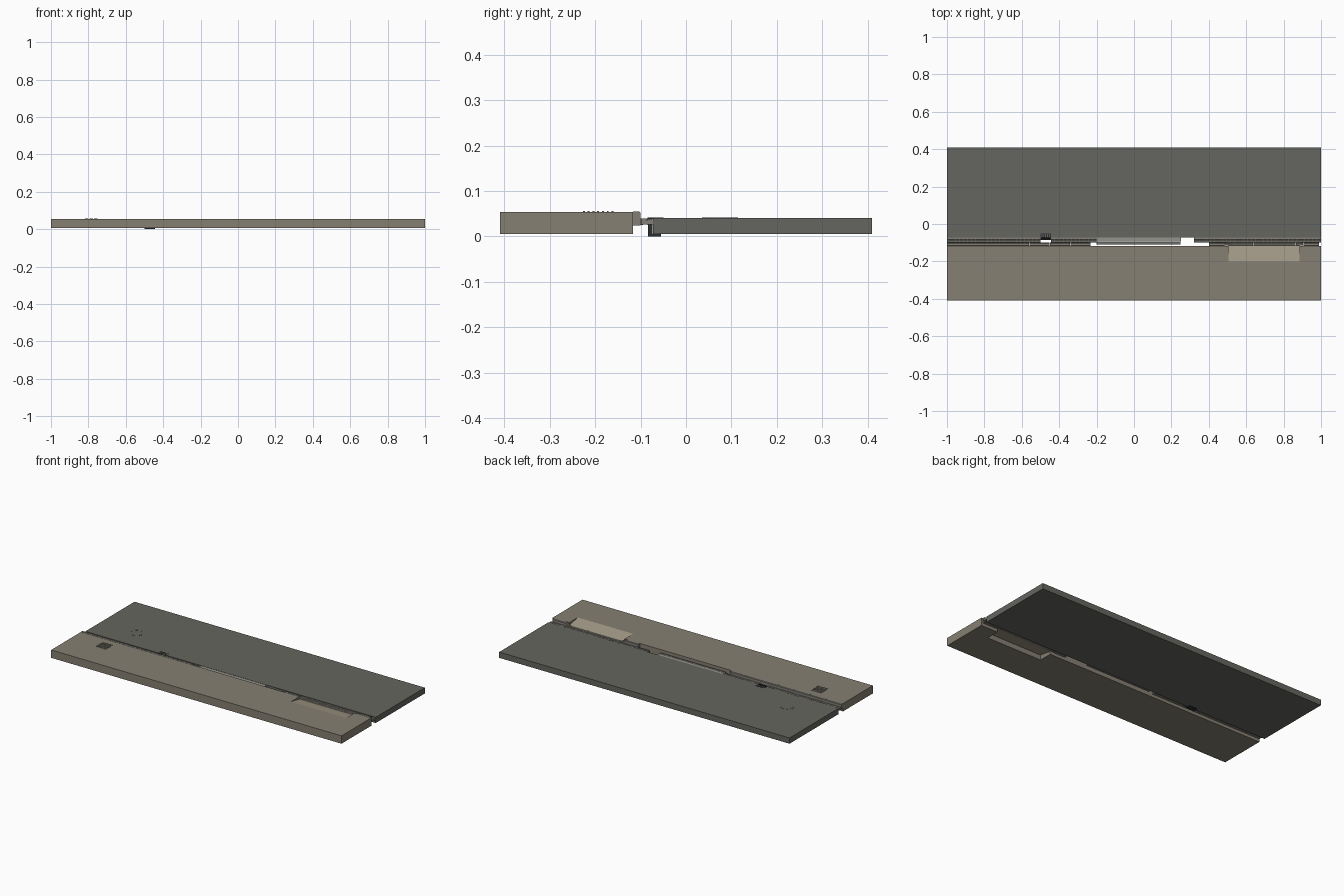
import bpy, bmesh, math, random
from mathutils import Matrix, Vector

if "Cube" in bpy.data.objects:
    bpy.data.objects.remove(bpy.data.objects["Cube"])

random.seed(4)


def material(name, rgb):
    m = bpy.data.materials.new(name)
    m.diffuse_color = (*rgb, 1)
    m.use_nodes = True
    m.node_tree.nodes["Principled BSDF"].inputs["Base Color"].default_value = m.diffuse_color
    return m


ASPHALT = material("asphalt", (0.13, 0.13, 0.115))
PAVING = material("paving", (0.24, 0.215, 0.17))
RAMP = material("ramp_concrete", (0.36, 0.32, 0.24))
STONE = material("stone", (0.22, 0.21, 0.18))
PALE = material("pale_stone", (0.3, 0.29, 0.26))
IRON = material("iron", (0.025, 0.027, 0.03))


def finish(bm, name, mat):
    bmesh.ops.recalc_face_normals(bm, faces=bm.faces)
    me = bpy.data.meshes.new(name)
    bm.to_mesh(me)
    bm.free()
    ob = bpy.data.objects.new(name, me)
    bpy.context.collection.objects.link(ob)
    me.materials.append(mat)
    return ob


def add_box(bm, x0, x1, y0, y1, z0, z1):
    m = Matrix.Translation(((x0 + x1) / 2, (y0 + y1) / 2, (z0 + z1) / 2))
    m = m @ Matrix.Diagonal((x1 - x0, y1 - y0, z1 - z0, 1))
    bmesh.ops.create_cube(bm, size=1, matrix=m)


def boxes(name, mat, items):
    bm = bmesh.new()
    for it in items:
        add_box(bm, *it)
    return finish(bm, name, mat)


def add_prism(bm, pts, offset):
    f = bm.faces.new([bm.verts.new(p) for p in pts])
    r = bmesh.ops.extrude_face_region(bm, geom=[f])
    for v in r["geom"]:
        if isinstance(v, bmesh.types.BMVert):
            v.co += Vector(offset)


def add_stone(bm, x0, x1, y0, y1, z0, top0, top1, b):
    """Kerb stone with chamfered top edges; the top may fall along x."""
    def ring(x, t):
        return [(x, y0, z0), (x, y1, z0), (x, y1, t - b), (x, y1 - b, t),
                (x, y0 + b, t), (x, y0, t - b)]
    a = [bm.verts.new(p) for p in ring(x0, top0)]
    c = [bm.verts.new(p) for p in ring(x1, top1)]
    bm.faces.new(a)
    bm.faces.new(c[::-1])
    for i in range(6):
        j = (i + 1) % 6
        bm.faces.new((a[i], c[i], c[j], a[j]))


# Road slab
boxes("road", ASPHALT, [(-1, 1, -0.073, 0.41, 0.005, 0.041)])

# Pavement slab with a notch for the crossing ramp
RX0, RX1, RY = 0.505, 0.885, -0.2
SY = -0.117
bm = bmesh.new()
outline = [(-1, -0.41), (1, -0.41), (1, SY), (RX1, SY), (RX1, RY), (RX0, RY), (RX0, SY), (-1, SY)]
add_prism(bm, [(x, y, 0.005) for x, y in outline], (0, 0, 0.049))
finish(bm, "pavement", PAVING)

# Sloping crossing ramp
bm = bmesh.new()
profile = [(RY, 0.054), (-0.115, 0.038), (-0.115, 0.024), (RY, 0.036)]
add_prism(bm, [(RX0, y, z) for y, z in profile], (RX1 - RX0, 0, 0))
finish(bm, "crossing_ramp", RAMP)

# Kerb stones: full height, falling beside the ramp, and low across it
G = 0.0015
bm = bmesh.new()
low, high = 0.041, 0.055
for i in range(7):
    x = -1 + 0.11 * i
    add_stone(bm, x, x + 0.11 - G, -0.119, -0.1, 0.024, high, high, 0.003)
add_stone(bm, 0.4, RX0 - 0.02 - G, -0.119, -0.1, 0.024, high, high, 0.003)
add_stone(bm, RX0 - 0.02, RX0 + 0.02 - G, -0.115, -0.1, 0.024, high, low, 0.003)
n = 3
step = (RX1 - RX0 - 0.04) / n
for i in range(n):
    x = RX0 + 0.02 + step * i
    add_stone(bm, x, x + step - G, -0.115, -0.1, 0.024, low, low, 0.003)
add_stone(bm, RX1 - 0.02, RX1 + 0.02 - G, -0.115, -0.1, 0.024, low, high, 0.003)
add_stone(bm, RX1 + 0.02, 0.99, -0.119, -0.1, 0.024, high, high, 0.003)
finish(bm, "kerb_stones", STONE)

# Lowered driveway kerb with its gutter strip
bm = bmesh.new()
for i in range(4):
    x = -0.2 + 0.1125 * i
    add_stone(bm, x, x + 0.1125 - G, -0.109, -0.095, 0.025, 0.04, 0.04, 0.002)
finish(bm, "driveway_kerb", PALE)
boxes("driveway_gutter", PALE, [(-0.2, 0.25, -0.0935, -0.0735, 0.026, 0.04)])

# Gutter bedding and two rows of small uneven setts
bm = bmesh.new()
bed = bmesh.new()
DX0, DX1 = -0.5, -0.445
for a, b in ((-1, DX0), (DX1, -0.2), (0.32, 1)):
    add_box(bed, a, b, -0.099, -0.073, 0.026, 0.035)
    count = round((b - a) / 0.022)
    w = (b - a) / count
    for row in range(2):
        y = -0.098 + 0.0125 * row
        for i in range(count):
            x = a + w * i
            t = 0.038 + random.uniform(0, 0.002)
            add_stone(bm, x + 0.001, x + w - 0.001, y, y + 0.0115, 0.028, t, t, 0.0015)
finish(bed, "gutter_bed", STONE)
finish(bm, "gutter_setts", STONE)

# Drain: grate at road level, shaft and outlet foot below
bars = [(DX0, DX1, -0.085, -0.0815, 0.025, 0.042), (DX0, DX1, -0.0535, -0.05, 0.038, 0.042)]
for i in range(6):
    x = DX0 + (DX1 - DX0 - 0.005) * i / 5
    bars.append((x, x + 0.005, -0.085, -0.05, 0.039, 0.042))
boxes("drain_grate", IRON, bars)
boxes("drain_shaft", IRON, [(DX0, DX1, -0.084, -0.074, 0, 0.026),
                            (DX0, DX1, -0.074, -0.055, 0, 0.0055)])

# Round manhole cover: rim, lid and cross ribs
bm = bmesh.new()
MC = Vector((-0.75, 0.075, 0))
for r0, r1, h in ((0.0365, 0.04, 0.0416), (0.0, 0.035, 0.0414)):
    N = 32
    rings = []
    for r, z in ((r1, 0.038), (r1, h), (r0, h), (r0, 0.038)):
        rings.append([bm.verts.new(MC + Vector((r * math.cos(k * math.tau / N), r * math.sin(k * math.tau / N), z)))
                      for k in range(N)])
    for p in range(3):
        for k in range(N):
            j = (k + 1) % N
            bm.faces.new((rings[p][k], rings[p][j], rings[p + 1][j], rings[p + 1][k]))
bmesh.ops.remove_doubles(bm, verts=bm.verts, dist=1e-5)
finish(bm, "manhole_cover", ASPHALT)

# Raised pavement grating bars, three columns
boxes("pavement_grating", STONE,
      [(x - 0.009, x + 0.009, y, y + 0.004, 0.05, 0.0565)
       for x in (-0.81, -0.785, -0.76) for y in [-0.227 + 0.0105 * k for k in range(7)]])
